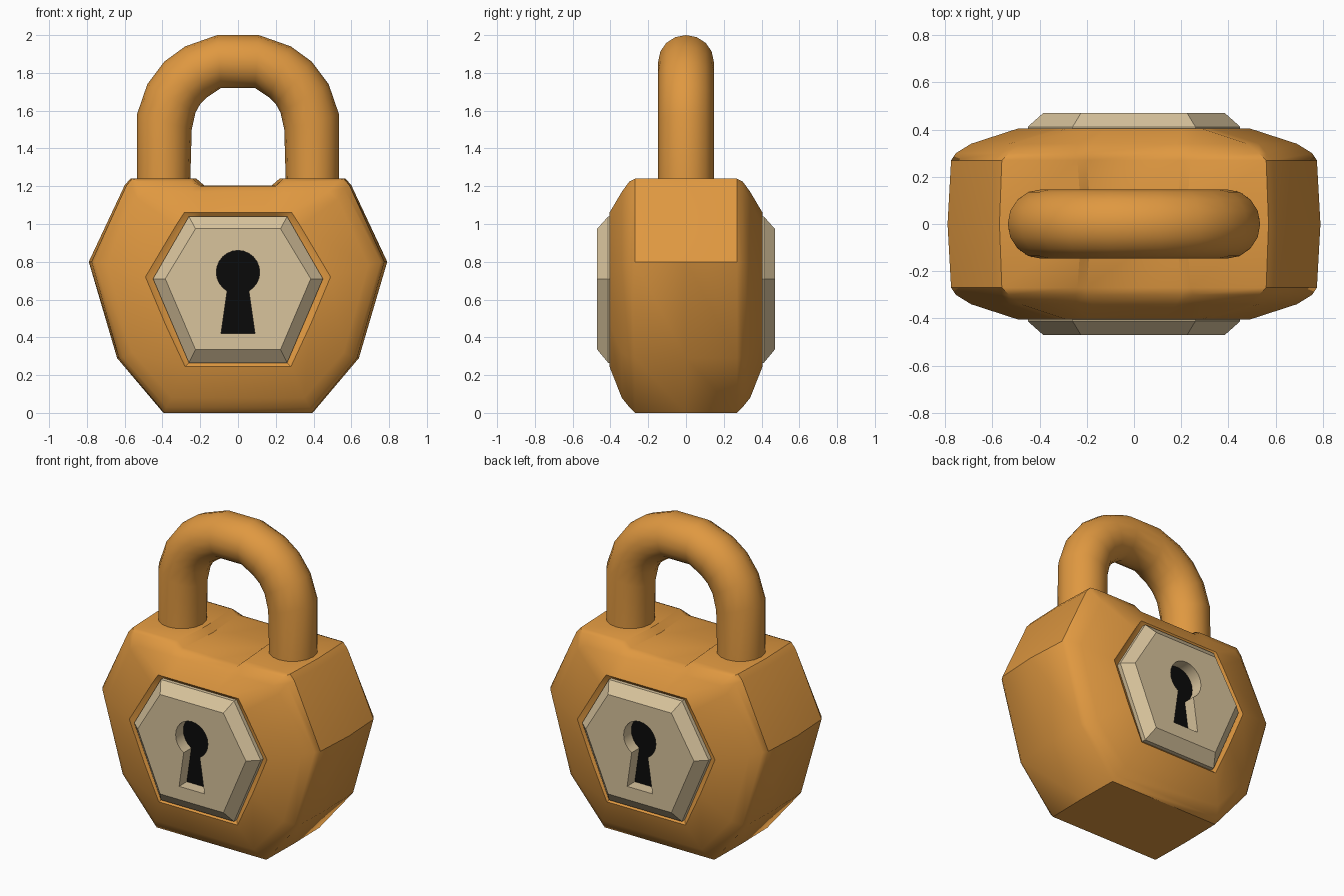
import bpy, bmesh, math
from mathutils import Vector

if "Cube" in bpy.data.objects:
    bpy.data.objects.remove(bpy.data.objects["Cube"])


def material(name, rgb):
    m = bpy.data.materials.new(name)
    m.diffuse_color = (*rgb, 1)
    m.use_nodes = True
    m.node_tree.nodes["Principled BSDF"].inputs["Base Color"].default_value = m.diffuse_color
    return m


ORANGE = material("warm orange", (0.74, 0.315, 0.052))
CREAM = material("pale cream", (0.69, 0.55, 0.335))
BLACK = material("keyhole black", (0.003, 0.003, 0.003))


def finish(bm, name, mat, angle):
    bmesh.ops.recalc_face_normals(bm, faces=bm.faces)
    me = bpy.data.meshes.new(name)
    bm.to_mesh(me)
    bm.free()
    me.materials.append(mat)
    me.shade_smooth()
    me.set_sharp_from_angle(angle=math.radians(angle))
    ob = bpy.data.objects.new(name, me)
    bpy.context.collection.objects.link(ob)
    return ob


def ring(bm, pts):
    return [bm.verts.new(p) for p in pts]


def bridge(bm, a, b):
    n = len(a)
    for i in range(n):
        bm.faces.new((a[i], a[(i + 1) % n], b[(i + 1) % n], b[i]))


def mirrored(half):
    return half + [(-x, z) for x, z in reversed(half)]


# Body: half outlines lofted through the depth, with low pads on top
layers = [
    (0.27, [(.20, 1.205), (.24, 1.24), (.56, 1.24), (.59, 1.205), (.775, .80), (.63, .29), (.39, 0)]),
    (0.30, [(.20, 1.20), (.25, 1.225), (.53, 1.225), (.56, 1.19), (.755, .80), (.61, .295), (.38, .03)]),
    (0.34, [(.18, 1.17), (.24, 1.17), (.48, 1.17), (.53, 1.13), (.69, .78), (.56, .32), (.35, .08)]),
    (0.405, [(.12, 1.06), (.20, 1.06), (.285, 1.06), (.33, .99), (.49, .72), (.385, .47), (.28, .245)]),
    (0.385, [(.12, 1.035), (.20, 1.035), (.26, 1.035), (.30, .965), (.45, .71), (.355, .49), (.26, .265)]),
]
middle = [(.18, 1.205), (.22, 1.24), (.57, 1.24), (.60, 1.205), (.79, .80), (.64, .29), (.395, 0)]
stack = [(-y, h) for y, h in reversed(layers)] + [(0, middle)] + layers
bm = bmesh.new()
rings = [ring(bm, [(x, y, z) for x, z in mirrored(h)]) for y, h in stack]
for a, b in zip(rings, rings[1:]):
    bridge(bm, a, b)
bm.faces.new(rings[0])
bm.faces.new(rings[-1])
finish(bm, "lock_body", ORANGE, 38)

# Shackle: round sections between matching outer and inner points of the arch
pairs = [((.535, 1.15), (.255, 1.15)), ((.535, 1.58), (.245, 1.50)), ((.48, 1.74), (.225, 1.59)),
         ((.39, 1.86), (.20, 1.635)), ((.28, 1.94), (.165, 1.67)), ((.11, 2.0), (.09, 1.72))]
pairs += [((-a, b), (-c, d)) for (a, b), (c, d) in reversed(pairs)]
bm = bmesh.new()
rings = []
for o, i in pairs:
    outer, inner = Vector((o[0], 0, o[1])), Vector((i[0], 0, i[1]))
    mid, half = (outer + inner) / 2, (outer - inner) / 2
    rings.append(ring(bm, [mid + half * math.cos(t) + Vector((0, .147 * math.sin(t), 0))
                           for t in [math.tau * k / 16 for k in range(16)]]))
for a, b in zip(rings, rings[1:]):
    bridge(bm, a, b)
bm.faces.new(rings[0])
bm.faces.new(rings[-1])
finish(bm, "shackle", ORANGE, 45)

# Keyhole outline: round top joined to a flared slot
hole = [(.115 * math.sin(a), .745 + .115 * math.cos(a))
        for a in [math.radians(-150 + 300 * k / 20) for k in range(21)]]
hole += [(.09, .42), (-.09, .42)]
plate_back = mirrored([(.26, 1.04), (.45, .71), (.26, .265)])
plate_front = mirrored([(.225, .975), (.385, .71), (.225, .335)])

# Front and back keyhole plates, each with a dark floor behind the hole
for side, s in (("front", -1), ("back", 1)):
    bm = bmesh.new()
    back = ring(bm, [(x, s * .38, z) for x, z in plate_back])
    rim = ring(bm, [(x, s * .412, z) for x, z in plate_back])
    front = ring(bm, [(x, s * .47, z) for x, z in plate_front])
    lip = ring(bm, [(x, s * .47, z) for x, z in hole])
    deep = ring(bm, [(x, s * .38, z) for x, z in hole])
    bridge(bm, back, rim)
    bridge(bm, rim, front)
    bridge(bm, lip, deep)
    for outer, inner in ((front, lip), (back, deep)):
        edges = []
        for loop in (outer, inner):
            for k, v in enumerate(loop):
                w = loop[(k + 1) % len(loop)]
                edges.append(bm.edges.get((v, w)))
        bmesh.ops.triangle_fill(bm, edges=edges, use_beauty=True, normal=(0, s, 0))
    finish(bm, side + "_keyhole_plate", CREAM, 30)

    bm = bmesh.new()
    a = ring(bm, [(x, s * .384, z) for x, z in hole])
    b = ring(bm, [(x, s * .392, z) for x, z in hole])
    bridge(bm, a, b)
    bm.faces.new(a)
    bm.faces.new(b)
    finish(bm, side + "_keyhole_floor", BLACK, 30)
